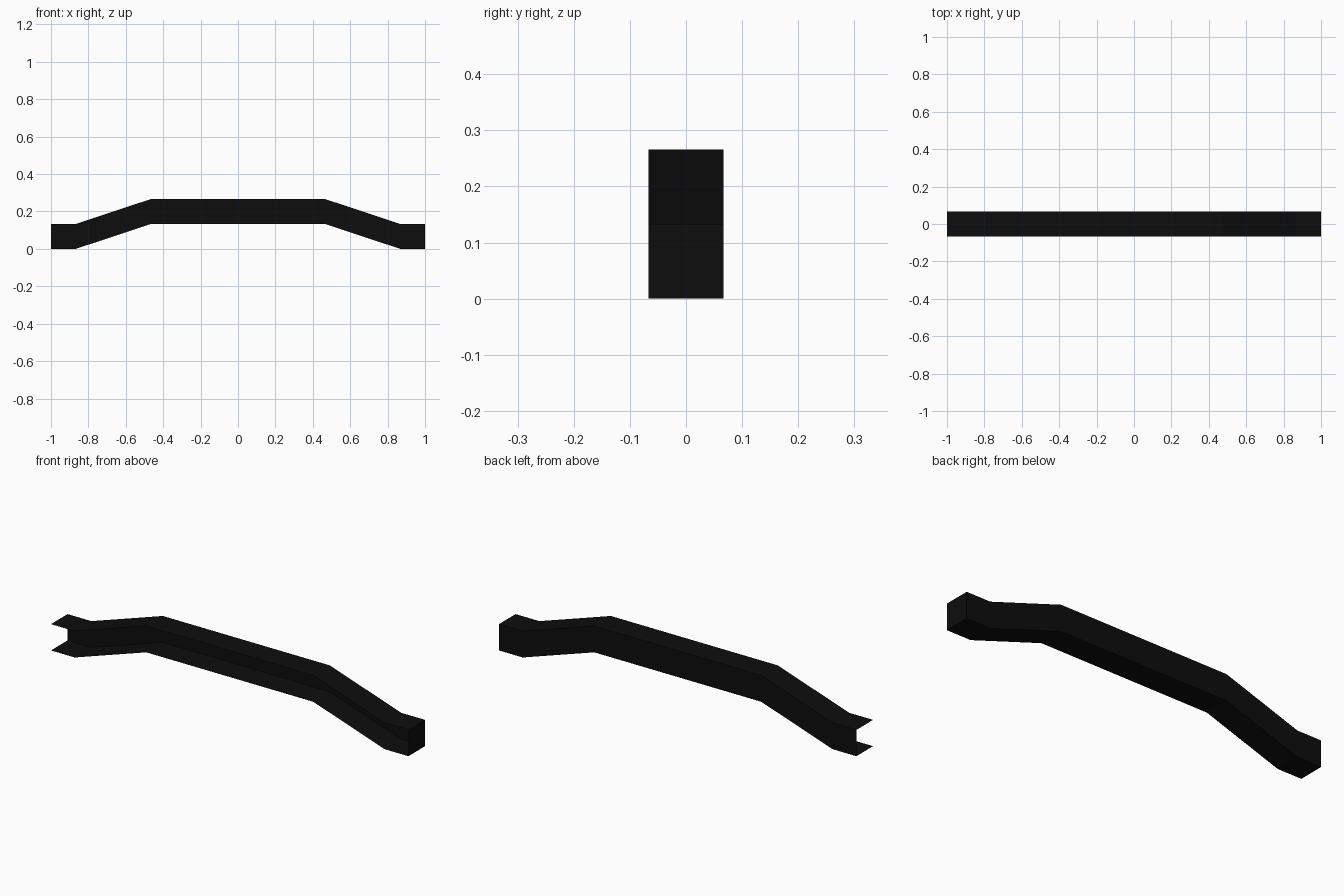
import bpy, bmesh

cube = bpy.data.objects.get("Cube")
if cube:
    bpy.data.objects.remove(cube, do_unlink=True)

SIZE = 0.133      # height and depth of the channel
HALF = SIZE / 2

black = bpy.data.materials.new("matte black")
black.use_nodes = True
colour = (0.004, 0.004, 0.004, 1)
black.diffuse_color = colour
black.node_tree.nodes["Principled BSDF"].inputs["Base Color"].default_value = colour


def make_object(name, bm):
    mesh = bpy.data.meshes.new(name)
    bm.to_mesh(mesh)
    bm.free()
    mesh.materials.append(black)
    obj = bpy.data.objects.new(name, mesh)
    bpy.context.collection.objects.link(obj)
    return obj


# Bent centre path (x, base height), mirrored about the middle
half_path = [(-1, 0), (-0.867, 0), (-0.467, SIZE)]
path = half_path + [(-x, z) for x, z in reversed(half_path)]

# Sheet channel section (y, z), open toward the front
section = [(-HALF, 0), (HALF, 0), (HALF, SIZE), (-HALF, SIZE)]

# Channel swept along the path
bm = bmesh.new()
rings = [[bm.verts.new((x, y, base + z)) for y, z in section] for x, base in path]
for a, b in zip(rings, rings[1:]):
    for i in range(len(section) - 1):
        bm.faces.new((a[i], a[i + 1], b[i + 1], b[i]))
# Keep the sheet normals facing outward
bm.normal_update()
for face in bm.faces:
    centre = face.calc_center_median()
    if abs(face.normal.y) > 0.5 and face.normal.y < 0:
        face.normal_flip()
    elif abs(face.normal.z) > 0.5:
        base = min(v.co.z for v in bm.verts if abs(v.co.x - face.verts[0].co.x) < 1e-4)
        is_top = face.verts[0].co.z > base + HALF
        if (face.normal.z > 0) != is_top:
            face.normal_flip()
make_object("bent_channel", bm)

# Plate closing the left end
bm = bmesh.new()
bm.faces.new([bm.verts.new((1, y, z)) for y, z in section])
make_object("left_end_plate", bm)
